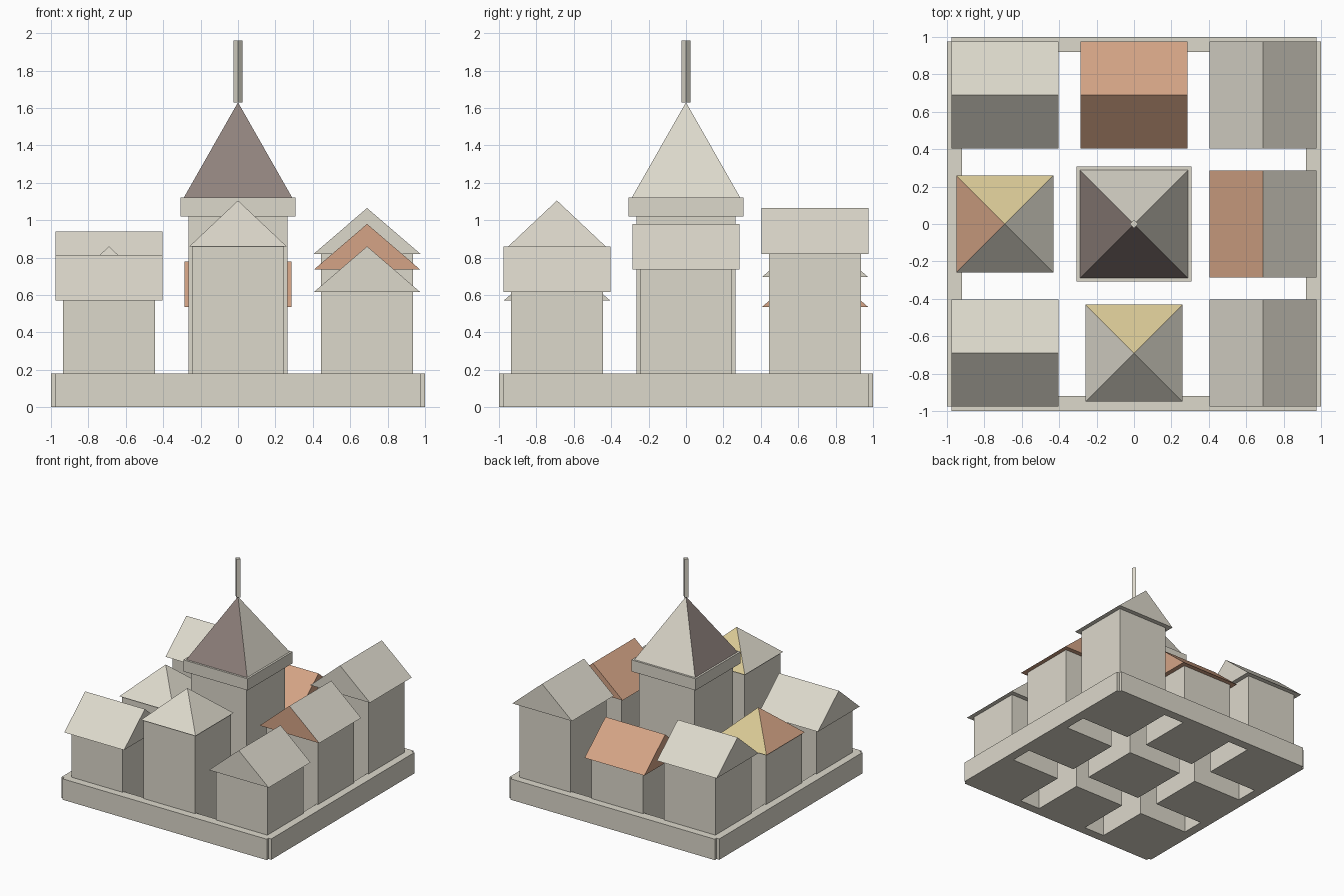
import bpy, bmesh
from math import pi, sqrt
from mathutils import Matrix, Vector

old = bpy.data.objects.get("Cube")
if old:
    bpy.data.objects.remove(old, do_unlink=True)


def material(name, colour):
    m = bpy.data.materials.new(name)
    m.use_nodes = True
    m.diffuse_color = (*colour, 1)
    m.node_tree.nodes["Principled BSDF"].inputs["Base Color"].default_value = (*colour, 1)
    return m


STONE = material("pale_stone", (0.72, 0.69, 0.60))
ORANGE = material("terracotta", (0.66, 0.37, 0.236))
YELLOW = material("straw_yellow", (0.69, 0.58, 0.30))
DARK = material("dark_taupe", (0.277, 0.222, 0.204))

BACK, FRONT = Vector((0, 1, 0)), Vector((0, -1, 0))
LEFT, RIGHT = Vector((1, 0, 0)), Vector((-1, 0, 0))


def finish(name, bm, location, base=STONE, accents=()):
    """Make the object; accents are (direction, material) for faces turned that way."""
    bmesh.ops.recalc_face_normals(bm, faces=bm.faces)
    bm.normal_update()
    mesh = bpy.data.meshes.new(name)
    mesh.materials.append(base)
    for slot, (direction, mat) in enumerate(accents, 1):
        mesh.materials.append(mat)
        for face in bm.faces:
            if face.normal.dot(direction) > 0.3:
                face.material_index = slot
    bm.to_mesh(mesh)
    bm.free()
    obj = bpy.data.objects.new(name, mesh)
    obj.location = location
    bpy.context.collection.objects.link(obj)


def box(name, x, y, z0, z1, half_x, half_y):
    bm = bmesh.new()
    size = Matrix.Diagonal((2 * half_x, 2 * half_y, z1 - z0, 1))
    bmesh.ops.create_cube(bm, size=1, matrix=size)
    finish(name, bm, (x, y, (z0 + z1) / 2))


def gable(name, x, y, z, half, height, axis, base=STONE, accents=()):
    """Closed triangular prism with its ridge along the given axis."""
    bm = bmesh.new()
    bmesh.ops.create_cube(bm, size=2)
    across = 1 if axis == "x" else 0
    for v in bm.verts:
        if v.co.z > 0:
            v.co[across] = 0
        v.co = (v.co.x * half, v.co.y * half, (v.co.z + 1) / 2 * height)
    bmesh.ops.remove_doubles(bm, verts=bm.verts, dist=0.001)
    finish(name, bm, (x, y, z), base, accents)


def pyramid(name, x, y, z, half, height, accents=()):
    bm = bmesh.new()
    bmesh.ops.create_cone(bm, cap_ends=True, segments=4, radius1=half * sqrt(2),
                          radius2=0, depth=height, matrix=Matrix.Rotation(pi / 4, 4, "Z"))
    bmesh.ops.remove_doubles(bm, verts=bm.verts, dist=0.001)
    finish(name, bm, (x, y, z + height / 2), STONE, accents)


# Open base frame of four walls, without a floor
for side, s in (("left", 1), ("right", -1)):
    box(side + "_base_wall", s * 0.96, 0, 0, 0.18, 0.04, 0.975)
for side, s in (("back", 1), ("front", -1)):
    box(side + "_base_wall", 0, s * 0.96, 0, 0.18, 0.975, 0.04)

# Ring of houses: name, column, row, eave height, roof kind, main colour, accents
P = 0.69
HOUSES = (
    ("front_right", -1, -1, 0.57, "x", STONE, ()),
    ("front_middle", 0, -1, 0.86, "pyramid", STONE, ((BACK, YELLOW),)),
    ("front_left", 1, -1, 0.615, "y", STONE, ()),
    ("middle_right", -1, 0, 0.615, "pyramid", STONE, ((BACK, YELLOW), (RIGHT, ORANGE))),
    ("middle_left", 1, 0, 0.735, "y", ORANGE, ((LEFT, STONE),)),
    ("back_right", -1, 1, 0.695, "x", STONE, ()),
    ("back_middle", 0, 1, 0.535, "x", ORANGE, ()),
    ("back_left", 1, 1, 0.82, "y", STONE, ()),
)
for name, col, row, eave, kind, base, accents in HOUSES:
    x, y = col * P, row * P
    box(name + "_house_walls", x, y, 0, eave, 0.245, 0.245)
    if kind == "pyramid":
        pyramid(name + "_house_roof", x, y, eave, 0.26, 0.245, accents)
    else:
        gable(name + "_house_roof", x, y, eave, 0.285, 0.245, kind, base, accents)

# Central tower with cornice, steep roof and spire
box("tower_walls", 0, 0, 0, 1.02, 0.265, 0.265)
box("tower_cornice", 0, 0, 1.02, 1.12, 0.307, 0.307)
pyramid("tower_roof", 0, 0, 1.12, 0.29, 0.51, ((FRONT, DARK), (RIGHT, DARK)))
bm = bmesh.new()
bmesh.ops.create_cone(bm, cap_ends=True, segments=4, radius1=0.023, radius2=0.023, depth=0.33)
finish("tower_spire", bm, (0, 0, 1.795))
